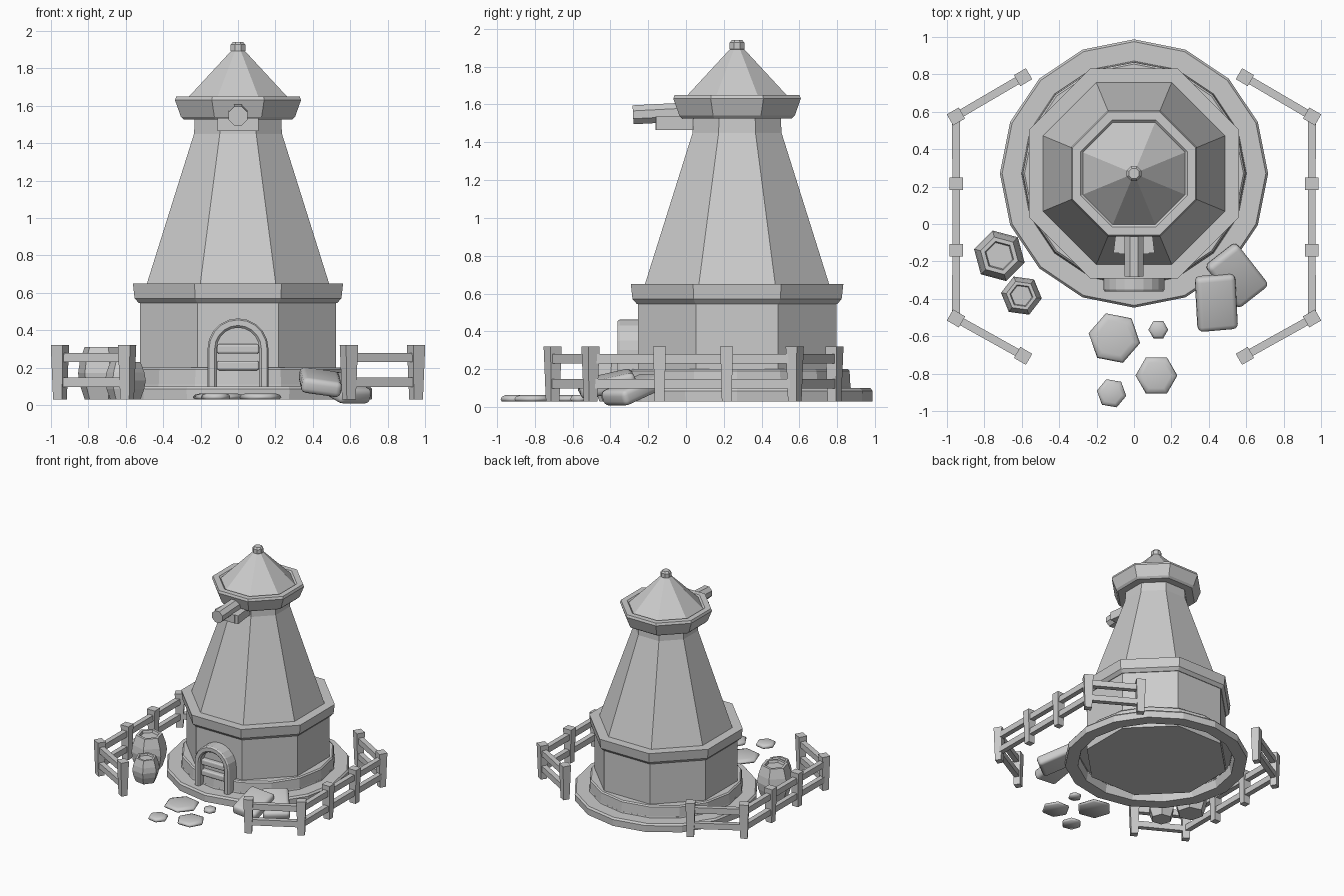
import bpy, bmesh, math
from mathutils import Matrix, Vector

old = bpy.data.objects.get("Cube")
if old:
    bpy.data.objects.remove(old)

grey = bpy.data.materials.new("plain_grey")
grey.use_nodes = True
COLOUR = (0.6, 0.6, 0.6, 1)
grey.diffuse_color = COLOUR
grey.node_tree.nodes["Principled BSDF"].inputs["Base Color"].default_value = COLOUR

CENTRE = (0, 0.27, 0)
EIGHTH = math.pi / 8
OCT = 1 / math.cos(EIGHTH)      # apothem to corner radius


def finish(name, bm, matrix=Matrix(), bevel=0, smooth=False):
    bmesh.ops.recalc_face_normals(bm, faces=bm.faces)
    mesh = bpy.data.meshes.new(name)
    bm.to_mesh(mesh)
    bm.free()
    mesh.materials.append(grey)
    ob = bpy.data.objects.new(name, mesh)
    bpy.context.scene.collection.objects.link(ob)
    ob.matrix_world = matrix
    if bevel:
        mod = ob.modifiers.new("soft_edges", "BEVEL")
        mod.width = bevel
        mod.segments = 3
    for p in mesh.polygons:
        p.use_smooth = smooth
    return ob


def lathe(name, profile, sides, matrix, turn=0.0, scale=1.0, smooth=False):
    """Turn a (radius, height) profile and cap both ends."""
    bm = bmesh.new()
    rings = []
    for r, z in profile:
        angles = [turn + math.tau * i / sides for i in range(sides)]
        rings.append([bm.verts.new((r * scale * math.cos(a), r * scale * math.sin(a), z))
                      for a in angles])
    for low, high in zip(rings, rings[1:]):
        for i in range(sides):
            j = (i + 1) % sides
            bm.faces.new((low[i], low[j], high[j], high[i]))
    bm.faces.new(rings[0])
    bm.faces.new(rings[-1])
    return finish(name, bm, matrix, smooth=smooth)


def box(name, size, matrix, taper=1.0, bevel=0, smooth=False):
    """Box around its own centre; taper narrows the lower end."""
    bm = bmesh.new()
    bmesh.ops.create_cube(bm, size=1)
    for v in bm.verts:
        k = taper if v.co.z < 0 else 1
        v.co = Vector((v.co.x * size[0] * k, v.co.y * size[1] * k, v.co.z * size[2]))
    return finish(name, bm, matrix, bevel, smooth)


def place(x, y, z, rx=0, ry=0, rz=0):
    m = Matrix.Translation((x, y, z))
    for angle, axis in ((rz, "Z"), (ry, "Y"), (rx, "X")):
        m = m @ Matrix.Rotation(math.radians(angle), 4, axis)
    return m


# Round stepped foundation, hollowed underneath
tower = Matrix.Translation(CENTRE)
lathe("foundation", [(0.6, 0.11), (0.615, 0.03), (0.715, 0.03), (0.717, 0.085), (0.705, 0.1),
                     (0.6, 0.1), (0.595, 0.19), (0.585, 0.2), (0.45, 0.2)], 16, tower)

# Eight-sided tower
lathe("lower_wall", [(0.525, 0.05), (0.525, 0.56)], 8, tower, EIGHTH, OCT)
lathe("ledge", [(0.5, 0.545), (0.53, 0.545), (0.553, 0.57), (0.562, 0.65), (0.47, 0.65)],
      8, tower, EIGHTH, OCT)
lathe("upper_wall", [(0.49, 0.64), (0.235, 1.45), (0.23, 1.56)], 8, tower, EIGHTH, OCT)
lathe("roof_rim", [(0.22, 1.525), (0.29, 1.525), (0.305, 1.54), (0.337, 1.63), (0.33, 1.65),
                   (0.285, 1.65), (0.27, 1.635)], 8, tower, EIGHTH, OCT)
lathe("roof", [(0.275, 1.635), (0.03, 1.9)], 8, tower, EIGHTH, OCT)
lathe("finial", [(0.03, 1.88), (0.042, 1.892), (0.042, 1.926), (0.03, 1.94)], 8, tower, EIGHTH)

# Sail axle with an upright end, rising a little towards the tower
rising = Matrix(((1, 0, 0, 0), (0, 0, 1, -0.28), (0, 1, 0.1, 1.545), (0, 0, 0, 1)))
lathe("axle", [(0.05, 0), (0.05, 0.42)], 8, rising, EIGHTH, OCT)

# Wedge-shaped block that carries the axle, wider at its outer end
box("axle_block", (0.16, 0.07, 0.2), place(0, -0.06, 1.5, 90), taper=1.0).scale.x = 1
bm = bmesh.new()
bmesh.ops.create_cube(bm, size=1)
for v in bm.verts:
    outer = v.co.y < 0
    v.co = Vector((v.co.x * (0.22 if outer else 0.17), -0.155 if outer else 0.06, 1.5 + v.co.z * 0.07))
finish("axle_wedge", bm)


# Arched doorway
def arch(bm, half_width, y, bottom=0.1, spring=0.3, steps=10):
    pts = [(half_width, bottom)]
    pts += [(half_width * math.cos(math.pi * i / steps),
             spring + half_width * math.sin(math.pi * i / steps)) for i in range(steps + 1)]
    pts.append((-half_width, bottom))
    return [bm.verts.new((x, y, z)) for x, z in pts]


bm = bmesh.new()
loops = [arch(bm, w, y) for w, y in ((0.163, -0.22), (0.163, -0.35), (0.155, -0.362),
                                     (0.125, -0.362), (0.113, -0.35), (0.113, -0.22))]
for a, b in zip(loops, loops[1:] + loops[:1]):
    for i in range(len(a) - 1):
        bm.faces.new((a[i], a[i + 1], b[i + 1], b[i]))
for end in (0, -1):
    bm.faces.new([loop[end] for loop in loops])
finish("door_frame", bm)

bm = bmesh.new()
panel = bm.faces.new(arch(bm, 0.114, -0.3))
back = bmesh.ops.extrude_face_region(bm, geom=[panel])
bmesh.ops.translate(bm, vec=(0, 0.06, 0),
                    verts=[g for g in back["geom"] if isinstance(g, bmesh.types.BMVert)])
finish("door", bm)
for z in (0.3, 0.21):
    box("door_bar", (0.225, 0.05, 0.05), place(0, -0.315, z), bevel=0.012)

# Fence on both sides
PATH = [(0.593, 0.785), (0.952, 0.575), (0.95, 0.215), (0.95, -0.14), (0.952, -0.505), (0.593, -0.705)]
TURNS = (-30, -30, 0, 0, 30, 30)
for side in (1, -1):
    for (x, y), turn in zip(PATH, TURNS):
        box("fence_post", (0.074, 0.068, 0.29), place(side * x, y, 0.175, rz=side * turn), taper=0.75)
    for (x1, y1), (x2, y2) in zip(PATH, PATH[1:]):
        run = Vector((side * (x2 - x1), y2 - y1))
        heading = math.degrees(math.atan2(run.y, run.x))
        for z in (0.254, 0.122):
            box("fence_rail", (run.length, 0.042, 0.05),
                place(side * (x1 + x2) / 2, (y1 + y2) / 2, z, rz=heading))

# Six-sided barrels with recessed lids
for x, y, r, h, turn in ((-0.72, -0.17, 0.14, 0.28, 45), (-0.602, -0.383, 0.11, 0.2, 52)):
    lathe("barrel", [(0.74 * r, 0), (0.93 * r, 0.28 * h), (r, 0.5 * h), (0.93 * r, 0.72 * h),
                     (0.74 * r, h), (0.57 * r, h), (0.52 * r, 0.93 * h)],
          6, place(x, y, 0.03, rz=turn))

# Two sacks, the lower one leaning on the foundation
box("lower_sack", (0.3, 0.21, 0.085), place(0.55, -0.275, 0.092, ry=20, rz=-52),
    bevel=0.028, smooth=True)
box("upper_sack", (0.215, 0.3, 0.085), place(0.44, -0.42, 0.122, 13, 8, 5),
    bevel=0.028, smooth=True)

# Flat stepping stones
for x, y, r, turn in ((-0.105, -0.61, 0.14, -11), (0.13, -0.565, 0.053, 0),
                      (0.12, -0.81, 0.112, 0), (-0.12, -0.905, 0.08, -10)):
    lathe("stepping_stone", [(0.92 * r, 0), (r, 0.012), (0.92 * r, 0.024), (0.7 * r, 0.032)],
          6, place(x, y, 0.03, rz=turn), smooth=True)
